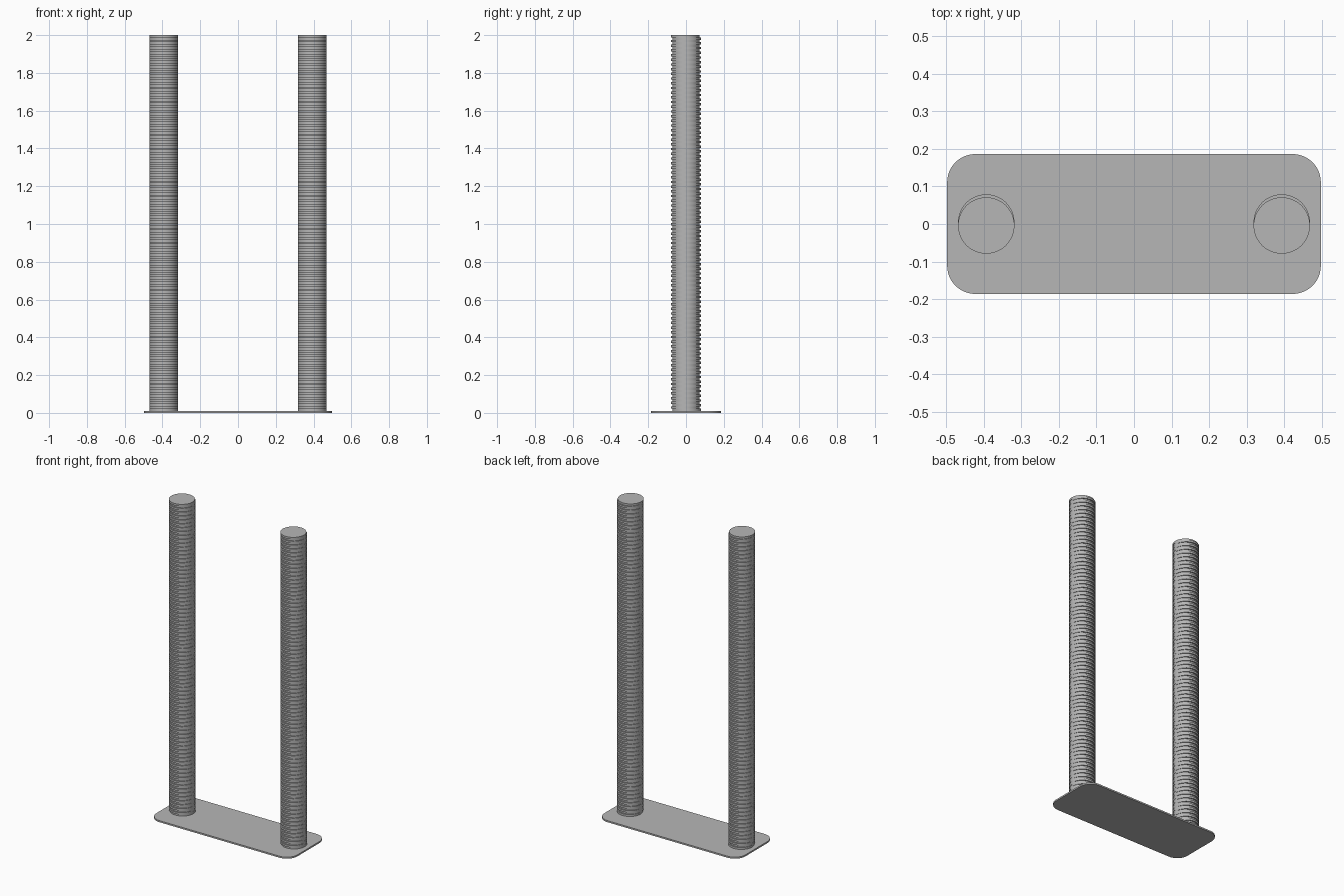
import bpy, bmesh, math
from mathutils import Matrix

if "Cube" in bpy.data.objects:
    bpy.data.objects.remove(bpy.data.objects["Cube"])

PLATE_H = 0.01      # plate thickness
RADIUS = 0.075      # disc radius
DISCS = 160         # discs per stack
SHIFT = 0.004       # alternating front/back offset of the discs

grey = bpy.data.materials.new("mid_grey")
grey.diffuse_color = (0.47, 0.47, 0.47, 1)
grey.use_nodes = True
grey.node_tree.nodes["Principled BSDF"].inputs["Base Color"].default_value = grey.diffuse_color


def finish(name, bm):
    mesh = bpy.data.meshes.new(name)
    bm.to_mesh(mesh)
    bm.free()
    mesh.materials.append(grey)
    obj = bpy.data.objects.new(name, mesh)
    bpy.context.collection.objects.link(obj)
    bpy.ops.object.select_all(action='DESELECT')
    obj.select_set(True)
    bpy.context.view_layer.objects.active = obj
    bpy.ops.object.shade_smooth_by_angle(angle=math.radians(30))
    return obj


# Base plate: rounded rectangle, extruded upward
def base_plate(hx, hy, r, steps=12):
    bm = bmesh.new()
    ring = []
    for q, (sx, sy) in enumerate([(1, 1), (-1, 1), (-1, -1), (1, -1)]):
        for i in range(steps + 1):
            a = math.pi / 2 * (q + i / steps)
            ring.append(bm.verts.new((sx * (hx - r) + r * math.cos(a),
                                      sy * (hy - r) + r * math.sin(a), 0)))
    face = bm.faces.new(ring)
    top = bmesh.ops.extrude_face_region(bm, geom=[face])["geom"]
    bmesh.ops.translate(bm, vec=(0, 0, PLATE_H),
                        verts=[v for v in top if isinstance(v, bmesh.types.BMVert)])
    bmesh.ops.recalc_face_normals(bm, faces=bm.faces)
    return finish("base_plate", bm)


# Stack of thin discs, alternately nudged forward and back
def disc_stack(name, x):
    bm = bmesh.new()
    h = (2 - PLATE_H) / DISCS
    for i in range(DISCS):
        y = -SHIFT if (DISCS - 1 - i) % 2 == 0 else SHIFT
        bmesh.ops.create_cone(bm, cap_ends=True, segments=48,
                              radius1=RADIUS, radius2=RADIUS, depth=h,
                              matrix=Matrix.Translation((x, y, PLATE_H + h * (i + 0.5))))
    return finish(name, bm)


base_plate(0.497, 0.186, 0.075)
disc_stack("left_disc_stack", -0.393)
disc_stack("right_disc_stack", 0.393)
